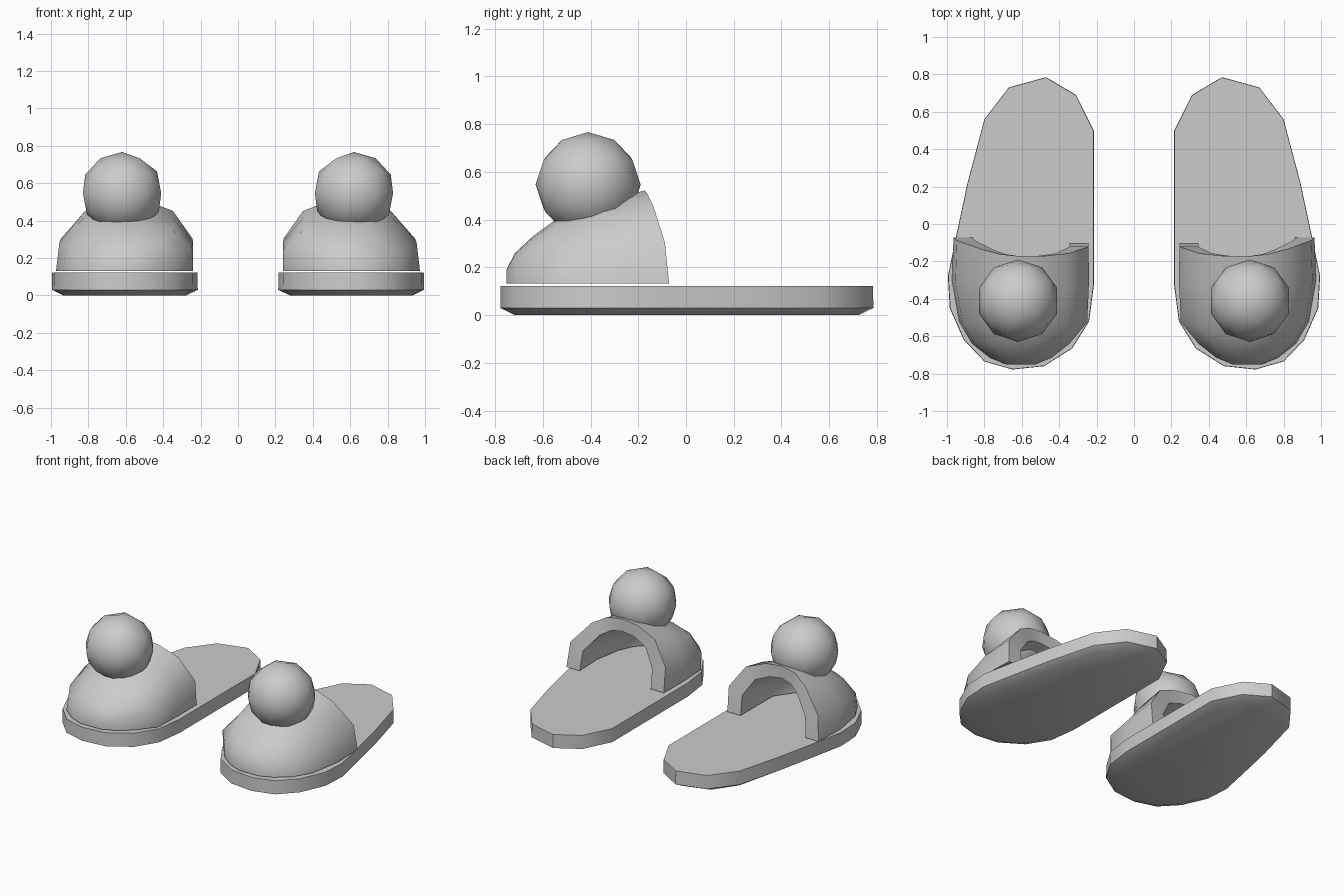
import bpy, bmesh, math

if "Cube" in bpy.data.objects:
    bpy.data.objects.remove(bpy.data.objects["Cube"])

grey = bpy.data.materials.new("soft grey")
grey.diffuse_color = (0.6, 0.6, 0.6, 1)
grey.use_nodes = True
grey.node_tree.nodes["Principled BSDF"].inputs["Base Color"].default_value = grey.diffuse_color


def finish(name, bm, angle):
    """Turn a bmesh into a shaded part and mirror it to the other slipper."""
    bmesh.ops.recalc_face_normals(bm, faces=bm.faces)
    mesh = bpy.data.meshes.new(name)
    bm.to_mesh(mesh)
    bm.free()
    mesh.materials.append(grey)
    ob = bpy.data.objects.new(name, mesh)
    bpy.context.collection.objects.link(ob)
    bpy.ops.object.select_all(action='DESELECT')
    ob.select_set(True)
    bpy.context.view_layer.objects.active = ob
    bpy.ops.object.shade_smooth_by_angle(angle=math.radians(angle))
    mirror = ob.modifiers.new("other_slipper", 'MIRROR')
    mirror.use_mirror_merge = False
    return ob


def loft(bm, rings, closed):
    """Skin a list of equally long point rings with quads."""
    rows = [[bm.verts.new(p) for p in ring] for ring in rings]
    n = len(rows[0])
    for a, b in zip(rows, rows[1:]):
        for i in range(n if closed else n - 1):
            k = (i + 1) % n
            bm.faces.new((a[i], a[k], b[k], b[i]))
    return rows


# Sole: foot outline raised into a slab with a chamfered underside
outline = [(.47, .785), (.67, .73), (.80, .56), (.89, .22), (.95, -.06),
           (.995, -.28), (.985, -.45), (.91, -.62), (.80, -.735),
           (.65, -.778), (.48, -.76), (.33, -.665), (.24, -.52),
           (.215, -.33), (.215, 0), (.215, .5), (.31, .69)]
bm = bmesh.new()
levels = [(.84, .92, 0), (1, 1, .03), (.995, .998, .123)]
rows = loft(bm, [[(.605 + (x - .605) * sx, y * sy, z) for x, y in outline]
                 for sx, sy, z in levels], True)
bm.faces.new(rows[0])
bm.faces.new(rows[-1])
finish("sole", bm, 40)

# Toe cover: arches that shrink from the leaning rim to the toe
arch = [(-1, 0), (-1, .44), (-.71, .82), (-.32, .96), (.03, 1),
        (.32, .96), (.59, .82), (.95, .44), (1, 0)]
# left x, right x, base y, height, backward lean
sections = [(.243, .965, -.088, .39, .085), (.241, .973, -.30, .345, .06),
            (.25, .935, -.52, .265, .03), (.345, .865, -.64, .20, 0),
            (.44, .77, -.715, .13, 0), (.53, .68, -.752, .06, 0)]
RIM_Y = -.088


def shell(width, height, depth):
    rings = []
    for xl, xr, y, h, lean in sections:
        c, w = (xl + xr) / 2, (xr - xl) / 2
        skew = .017 if y == RIM_Y else 0
        base = RIM_Y + (y - RIM_Y) * depth
        rings.append([(c + w * width * u, base - lean * v * v + skew * u,
                       .132 + h * height * v) for u, v in arch])
    return rings


bm = bmesh.new()
outer = loft(bm, shell(1, 1, 1), False)
inner = loft(bm, shell(.72, .78, .86), False)
for skin in (outer, inner):
    bm.faces.new(skin[-1])
for i in range(len(arch) - 1):          # rim around the opening
    bm.faces.new((outer[0][i], outer[0][i + 1], inner[0][i + 1], inner[0][i]))
for j in range(len(sections) - 1):      # underside along both feet
    for e in (0, -1):
        bm.faces.new((outer[j][e], outer[j + 1][e], inner[j + 1][e], inner[j][e]))
bm.faces.new((outer[-1][0], outer[-1][-1], inner[-1][-1], inner[-1][0]))
finish("toe_cover", bm, 50)

# Pompom on top of the toe cover
bm = bmesh.new()
bmesh.ops.create_icosphere(bm, subdivisions=2, radius=.22)
bmesh.ops.translate(bm, verts=bm.verts, vec=(.62, -.41, .547))
finish("pompom", bm, 60)
